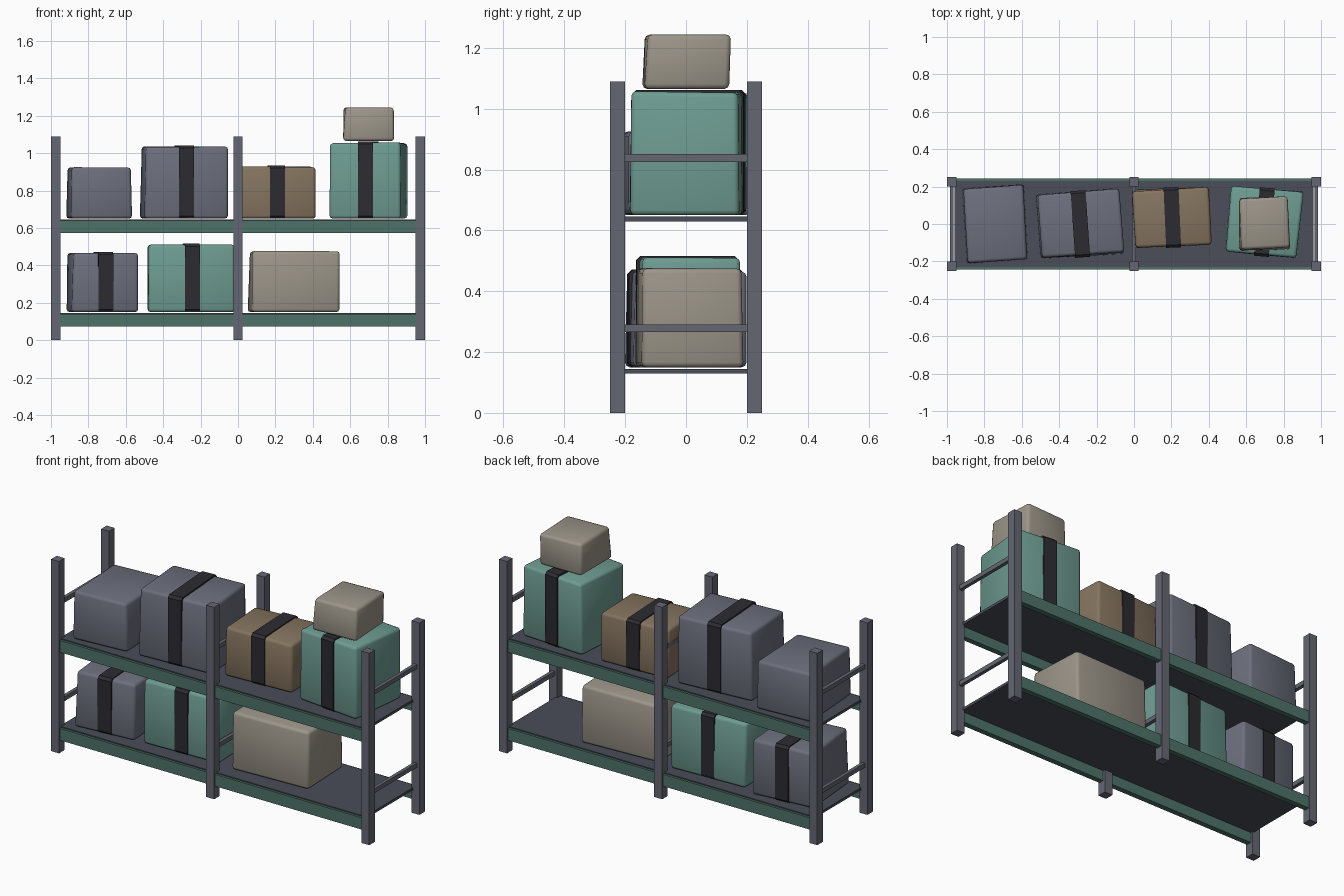
import bpy, bmesh, math, random
from mathutils import Matrix, Vector

if "Cube" in bpy.data.objects:
    bpy.data.objects.remove(bpy.data.objects["Cube"])

random.seed(4)

def material(name, rgb):
    m = bpy.data.materials.new(name)
    m.diffuse_color = (*rgb, 1)
    m.use_nodes = True
    m.node_tree.nodes["Principled BSDF"].inputs["Base Color"].default_value = m.diffuse_color
    return m

SLATE = material("slate", (0.15, 0.16, 0.205))
GREEN = material("green", (0.155, 0.33, 0.285))
BROWN = material("brown", (0.235, 0.175, 0.115))
BEIGE = material("beige", (0.33, 0.30, 0.25))
STRAP = material("strap", (0.025, 0.025, 0.031))
BEAM = material("beam", (0.075, 0.17, 0.14))
PANEL = material("panel", (0.07, 0.075, 0.10))
POST = material("post", (0.13, 0.135, 0.17))

def finish(bm, name, mat):
    me = bpy.data.meshes.new(name)
    bmesh.ops.recalc_face_normals(bm, faces=bm.faces)
    bm.to_mesh(me)
    bm.free()
    ob = bpy.data.objects.new(name, me)
    me.materials.append(mat)
    bpy.context.collection.objects.link(ob)
    return ob

def block(name, x, y, z, mat):
    """Box from (min, max) ranges."""
    bm = bmesh.new()
    bmesh.ops.create_cube(bm, size=1)
    for v in bm.verts:
        v.co = Vector([(r[0] + r[1]) / 2 + c * (r[1] - r[0])
                       for c, r in zip(v.co, (x, y, z))])
    return finish(bm, name, mat)

def bundle(name, cx, cy, z0, w, d, h, rot, mat, strap=False):
    """Slightly lumpy soft-edged pack, with an optional strap around it."""
    place = Matrix.Translation((cx, cy, z0)) @ Matrix.Rotation(math.radians(rot), 4, 'Z')
    bm = bmesh.new()
    bmesh.ops.create_cube(bm, size=1)
    for v in bm.verts:
        taper = 0.985 if v.co.z > 0 else 1.0
        v.co = Vector((v.co.x * w * taper, v.co.y * d * taper, (v.co.z + 0.5) * h))
        v.co.x += random.uniform(-0.006, 0.006)
        v.co.y += random.uniform(-0.006, 0.006)
        if v.co.z > h / 2:
            v.co.z -= random.uniform(0, 0.006)
    bmesh.ops.bevel(bm, geom=bm.edges[:], offset=0.016, segments=2,
                    profile=0.5, affect='EDGES')
    for f in bm.faces:
        f.smooth = True
    bm.transform(place)
    finish(bm, name, mat)
    if strap:
        # closed band with chamfered corners, swept across the strap width
        y, t, c = d / 2 + 0.006, h + 0.004, 0.014
        half = [(y - c, 0), (y, c), (y, t - c), (y - c, t)]
        loop = half + [(-a, b) for a, b in reversed(half)]
        bm = bmesh.new()
        face = bm.faces.new([bm.verts.new((-0.04, a, b)) for a, b in loop])
        ext = bmesh.ops.extrude_face_region(bm, geom=[face], use_keep_orig=True)
        bmesh.ops.translate(bm, vec=(0.08, 0, 0),
                            verts=[g for g in ext["geom"] if isinstance(g, bmesh.types.BMVert)])
        bm.transform(place)
        finish(bm, name + "_strap", STRAP)

# upright frames: posts and cross rails
for fx, label in ((-0.975, "left"), (0, "middle"), (0.975, "right")):
    for s, side in ((-1, "front"), (1, "back")):
        block(f"{label}_{side}_post", (fx - 0.025, fx + 0.025),
              (s * 0.225 - 0.025, s * 0.225 + 0.025), (0, 1.09), POST)
    for z, level in ((0.278, "lower"), (0.838, "upper")):
        block(f"{label}_{level}_rail", (fx - 0.01, fx + 0.01), (-0.205, 0.205),
              (z - 0.0125, z + 0.0125), POST)

# shelves: panel with beams along front and back
for z, level in ((0.145, "lower"), (0.645, "upper")):
    block(f"{level}_shelf_panel", (-0.96, 0.96), (-0.23, 0.23), (z - 0.015, z), PANEL)
    for s, side in ((-1, "front"), (1, "back")):
        block(f"{level}_{side}_beam", (-0.96, 0.96),
              (s * 0.228 - 0.015, s * 0.228 + 0.015), (z - 0.073, z - 0.006), BEAM)

# packs on the upper shelf
bundle("upper_slate_box", -0.742, 0, 0.65, 0.325, 0.395, 0.275, 4, SLATE)
bundle("upper_slate_pack", -0.287, 0, 0.65, 0.445, 0.345, 0.388, 4, SLATE, True)
bundle("upper_brown_pack", 0.205, 0.035, 0.65, 0.415, 0.31, 0.28, 2.5, BROWN, True)
bundle("upper_green_pack", 0.697, 0.01, 0.65, 0.385, 0.355, 0.408, -5, GREEN, True)
bundle("top_beige_box", 0.697, 0.003, 1.065, 0.27, 0.28, 0.181, 2, BEIGE)

# packs on the lower shelf
bundle("lower_slate_pack", -0.72, 0, 0.15, 0.36, 0.37, 0.317, 4, SLATE, True)
bundle("lower_green_pack", -0.25, 0.005, 0.15, 0.465, 0.325, 0.362, 2, GREEN, True)
bundle("lower_beige_box", 0.30, 0.01, 0.15, 0.475, 0.335, 0.33, 2.5, BEIGE)
